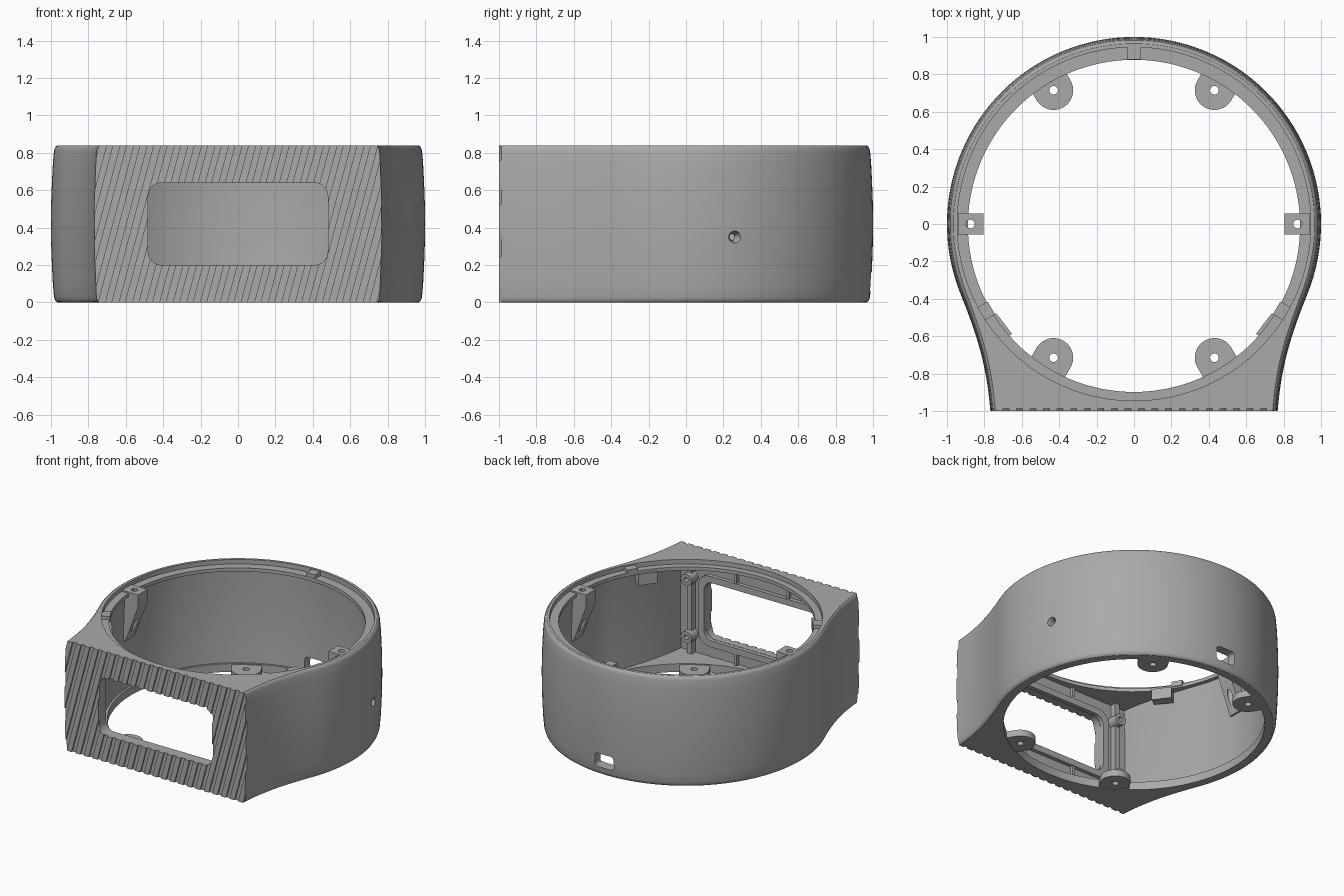
import bpy, bmesh
from math import pi, sin, cos, radians, atan2, degrees
from mathutils import Matrix, Vector

if "Cube" in bpy.data.objects:
    bpy.data.objects.remove(bpy.data.objects["Cube"])

H = 0.84
FRONT = -1.0
grey = bpy.data.materials.new("plain grey")
grey.use_nodes = True
grey.diffuse_color = (0.4, 0.4, 0.4, 1)
grey.node_tree.nodes["Principled BSDF"].inputs["Base Color"].default_value = grey.diffuse_color


def finish(name, bm):
    bmesh.ops.recalc_face_normals(bm, faces=bm.faces)
    mesh = bpy.data.meshes.new(name)
    bm.to_mesh(mesh)
    bm.free()
    mesh.materials.append(grey)
    obj = bpy.data.objects.new(name, mesh)
    bpy.context.collection.objects.link(obj)
    return obj


def box(name, x, y, z, matrix=Matrix(), round_axis=None, radius=0.0):
    """Box from (min, max) pairs, with optional rounding of edges along one axis."""
    bm = bmesh.new()
    size = Vector((x[1] - x[0], y[1] - y[0], z[1] - z[0]))
    mid = Vector((sum(x), sum(y), sum(z))) / 2
    bmesh.ops.create_cube(bm, size=1, matrix=Matrix.Translation(mid) @ Matrix.Diagonal((*size, 1)))
    if radius:
        edges = [e for e in bm.edges
                 if abs((e.verts[0].co - e.verts[1].co)[round_axis]) > 1e-5]
        bmesh.ops.bevel(bm, geom=edges, offset=radius, segments=6, profile=0.5, affect='EDGES')
    bm.transform(matrix)
    return finish(name, bm)


def cylinder(name, center, r, depth, axis=(0, 0, 1), r2=None, sides=32):
    bm = bmesh.new()
    turn = Vector((0, 0, 1)).rotation_difference(Vector(axis)).to_matrix().to_4x4()
    bmesh.ops.create_cone(bm, cap_ends=True, segments=sides, radius1=r,
                          radius2=r if r2 is None else r2, depth=depth,
                          matrix=Matrix.Translation(center) @ turn)
    return finish(name, bm)


def outline(r, inset, front):
    """Round body that narrows through a soft concave flank into a flat front."""
    a0 = radians(-22)
    right = [Vector((r * cos(a), r * sin(a)))
             for a in [pi / 2 + (a0 - pi / 2) * i / 40 for i in range(41)]]
    p = [right[-1], Vector((0.815 - inset, -0.653)),
         Vector((0.785 - inset, -0.8)), Vector((0.768 - inset, front))]
    for i in range(1, 17):
        t = i / 16
        right.append(p[0] * (1 - t) ** 3 + p[1] * 3 * t * (1 - t) ** 2
                     + p[2] * 3 * t * t * (1 - t) + p[3] * t ** 3)
    return right + [Vector((-v.x, v.y)) for v in reversed(right[1:])]


def loft(name, points, levels):
    bm = bmesh.new()
    rings = [[bm.verts.new((p.x * s, p.y * s if p.y > 0 else p.y, z)) for p in points]
             for z, s in levels]
    n = len(points)
    for a, b in zip(rings, rings[1:]):
        for i in range(n):
            bm.faces.new((a[i], a[(i + 1) % n], b[(i + 1) % n], b[i]))
    bm.faces.new(rings[0])
    bm.faces.new(rings[-1])
    return finish(name, bm)


def cut(target, cutters):
    """Subtract each cutter, bake the result and drop the cutters."""
    for c in cutters:
        c.hide_render = True
        mod = target.modifiers.new("cut", 'BOOLEAN')
        mod.operation, mod.solver, mod.object = 'DIFFERENCE', 'EXACT', c
    dg = bpy.context.evaluated_depsgraph_get()
    dg.update()
    mesh = bpy.data.meshes.new_from_object(target.evaluated_get(dg))
    target.modifiers.clear()
    target.data = mesh
    for c in cutters:
        bpy.data.objects.remove(c)
    return target


parts = []

# Outer shell with a slightly barrelled side and rounded rims
half = [(0, 0.965), (0.006, 0.974), (0.016, 0.98), (0.03, 0.984), (0.1, 0.99), (0.2, 0.995), (0.31, 0.999)]
levels = half + [(H / 2, 1.0)] + [(H - z, s) for z, s in reversed(half)]
shell = loft("shell", outline(1.0, 0, FRONT), levels)
cavity = loft("cavity_cutter", outline(0.93, 0.065, -0.935),
              [(z, s) for z, s in levels if 0.04 < z < 0.8])
for v in cavity.data.vertices:          # stretch the cavity to the plate thickness
    v.co.z = H / 2 + (v.co.z - H / 2) * 1.12

# Openings: top ledge, bottom hole, window, rear slot, side screw hole
radial = Vector((0.965, 0.26, 0)).normalized()
side = radial * 0.995 + Vector((0, 0, 0.35))
cutters = [
    cavity,
    cylinder("top_hole", (0, -0.01, H), 0.888, 0.4, sides=128),
    cylinder("ledge", (0, 0, H), 0.945, 0.07, sides=128),
    cylinder("bottom_hole", (0, 0, 0), 0.905, 0.3, sides=128),
    box("window", (-0.48, 0.48), (-1.2, -0.8), (0.2, 0.64), round_axis=1, radius=0.07),
    box("slot", (-0.08, 0.08), (0.8, 1.2), (0.06, 0.165), round_axis=1, radius=0.025),
    cylinder("countersink", side, 0.018, 0.07, radial, r2=0.045),
    cylinder("screw_hole", side, 0.018, 0.4, radial),
]

# Slanted grip grooves on the front face
bm = bmesh.new()
for i in range(-13, 14):
    bmesh.ops.create_cube(bm, size=1, matrix=Matrix.Translation((i * 0.0725, FRONT, H / 2))
                          @ Matrix.Rotation(radians(15), 4, 'Y')
                          @ Matrix.Diagonal((0.03, 0.026, 1.6, 1)))
cutters.append(finish("groove_cutter", bm))
parts.append(cut(shell, cutters))

# Raised frame inside the window, with short stiffening ribs
frame = box("window_frame", (-0.53, 0.53), (-0.94, -0.905), (0.15, 0.69), round_axis=1, radius=0.09)
parts.append(cut(frame, [box("frame_cutter", (-0.482, 0.482), (-1, -0.8), (0.198, 0.642),
                             round_axis=1, radius=0.07)]))
for x in (-0.22, 0.22):
    for z in ((0.04, 0.16), (0.68, 0.79)):
        parts.append(box("front_rib", (x - 0.012, x + 0.012), (-0.94, -0.91), z))

for s in (-1, 1):
    # Vertical post with two screw bosses beside the window
    parts.append(box("screw_post", sorted((s * 0.575, s * 0.615)), (-0.94, -0.89), (0.04, 0.79)))
    for z in (0.2, 0.64):
        boss = cylinder("post_boss", (s * 0.595, -0.895, z), 0.045, 0.09, (0, 1, 0))
        parts.append(cut(boss, [cylinder("boss_cutter", (s * 0.595, -0.85, z), 0.018, 0.08, (0, 1, 0))]))

    # Side screw block with a tapered gusset
    bm = bmesh.new()
    profile = [(0.805, 0.815), (0.942, 0.815), (0.942, 0.43), (0.915, 0.43), (0.805, 0.72)]
    face = bm.faces.new([bm.verts.new((s * x, -0.057, z)) for x, z in profile])
    ext = bmesh.ops.extrude_face_region(bm, geom=[face])
    bmesh.ops.translate(bm, vec=(0, 0.114, 0),
                        verts=[g for g in ext["geom"] if isinstance(g, bmesh.types.BMVert)])
    block = finish("side_screw_block", bm)
    parts.append(cut(block, [cylinder("block_cutter", (s * 0.875, 0, 0.5), 0.023, 1.0)]))

    # Flank locating tab on the ledge, with a guide below it
    a = atan2(-0.47, s * 0.8)
    turn = Matrix.Rotation(a, 4, 'Z')
    parts.append(box("flank_tab", (0.885, 0.95), (-0.04, 0.04), (0.79, 0.83), turn))
    turn = Matrix.Rotation(a - s * radians(7), 4, 'Z')
    parts.append(box("flank_guide", (0.875, 0.95), (-0.07, 0.07), (0.70, 0.785), turn))

    # Mounting ears around the bottom hole
    for y in (-0.715, 0.715):
        a = atan2(y, s * 0.43)
        bm = bmesh.new()
        r, d = 0.105, Vector((s * 0.43, y)).length
        pts = [(d - r * sin(t), r * cos(t)) for t in [pi * i / 24 for i in range(25)]]
        pts += [(0.925, -r), (0.925, r)]
        face = bm.faces.new([bm.verts.new((x, w, 0.004)) for x, w in pts])
        ext = bmesh.ops.extrude_face_region(bm, geom=[face])
        bmesh.ops.translate(bm, vec=(0, 0, 0.05),
                            verts=[g for g in ext["geom"] if isinstance(g, bmesh.types.BMVert)])
        bm.transform(Matrix.Rotation(a, 4, 'Z'))
        ear = finish("mounting_ear", bm)
        parts.append(cut(ear, [cylinder("ear_cutter", (s * 0.43, y, 0), 0.023, 0.3)]))

# Rear locating tab on the ledge
parts.append(box("rear_tab", (-0.035, 0.035), (0.88, 0.95), (0.79, 0.835)))

# Smooth the curved walls, keep the corners crisp
bpy.ops.object.select_all(action='DESELECT')
for p in parts:
    p.select_set(True)
bpy.context.view_layer.objects.active = parts[0]
bpy.ops.object.shade_smooth_by_angle(angle=radians(30))
